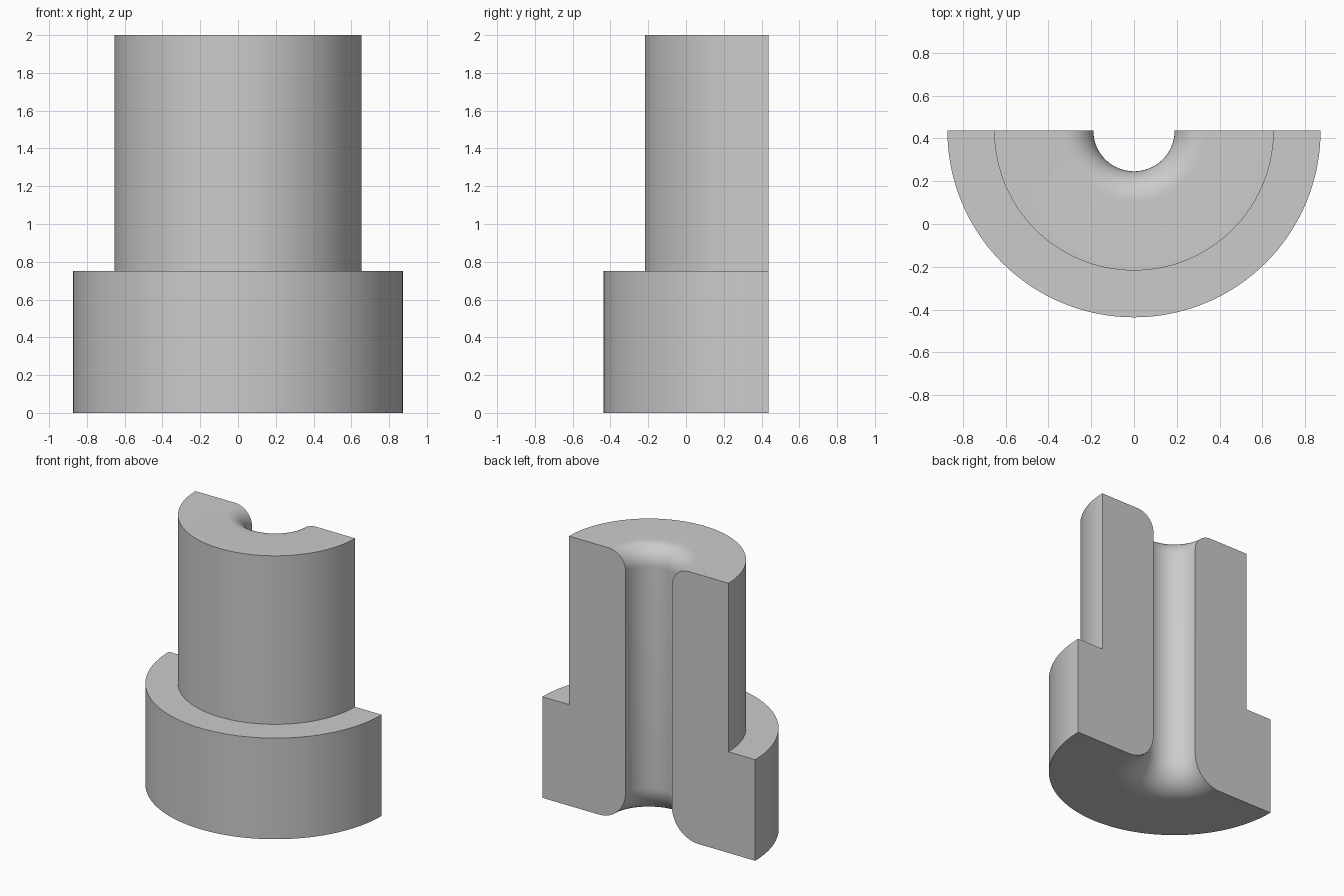
import bpy
import bmesh
from math import cos, sin, pi, radians

cube = bpy.data.objects.get("Cube")
if cube:
    bpy.data.objects.remove(cube, do_unlink=True)

# Dimensions of the stepped half bushing
HEIGHT = 2.0
FLANGE_R, FLANGE_H = 0.873, 0.75
NECK_R, BORE_R = 0.654, 0.19
TOP_FILLET, BOTTOM_FILLET = 0.14, 0.22
STEPS, ARC = 72, 12


def fillet(radius, centre_z, start):
    """Quarter arc on the bore wall, as (radius, height) points."""
    for i in range(ARC + 1):
        a = start + pi / 2 * i / ARC
        yield (BORE_R + radius - radius * sin(a), centre_z - radius * cos(a))


# Closed cross-section: bore with rounded mouths, then the stepped outside
profile = list(fillet(BOTTOM_FILLET, BOTTOM_FILLET, 0))
profile += fillet(TOP_FILLET, HEIGHT - TOP_FILLET, pi / 2)
profile += [(NECK_R, HEIGHT), (NECK_R, FLANGE_H), (FLANGE_R, FLANGE_H), (FLANGE_R, 0)]

# Sweep the section half a turn about an axis lying in the cut plane
bm = bmesh.new()
rings = []
for s in range(STEPS + 1):
    a = pi + pi * s / STEPS
    rings.append([bm.verts.new((r * cos(a), FLANGE_R / 2 + r * sin(a), z)) for r, z in profile])
n = len(profile)
for near, far in zip(rings, rings[1:]):
    for i in range(n):
        j = (i + 1) % n
        bm.faces.new((near[i], near[j], far[j], far[i]))

# Flat cut faces
for ring in (rings[0], rings[-1]):
    bm.faces.new(ring)
bmesh.ops.recalc_face_normals(bm, faces=bm.faces)

mesh = bpy.data.meshes.new("half_bushing")
bm.to_mesh(mesh)
bm.free()
bushing = bpy.data.objects.new("half_bushing", mesh)
bpy.context.collection.objects.link(bushing)

# Plain grey material
grey = bpy.data.materials.new("plain_grey")
grey.use_nodes = True
colour = (0.6, 0.6, 0.6, 1)
grey.diffuse_color = colour
grey.node_tree.nodes["Principled BSDF"].inputs["Base Color"].default_value = colour
mesh.materials.append(grey)

# Smooth round walls, sharp rims
bpy.ops.object.select_all(action="DESELECT")
bushing.select_set(True)
bpy.context.view_layer.objects.active = bushing
bpy.ops.object.shade_smooth_by_angle(angle=radians(30))
